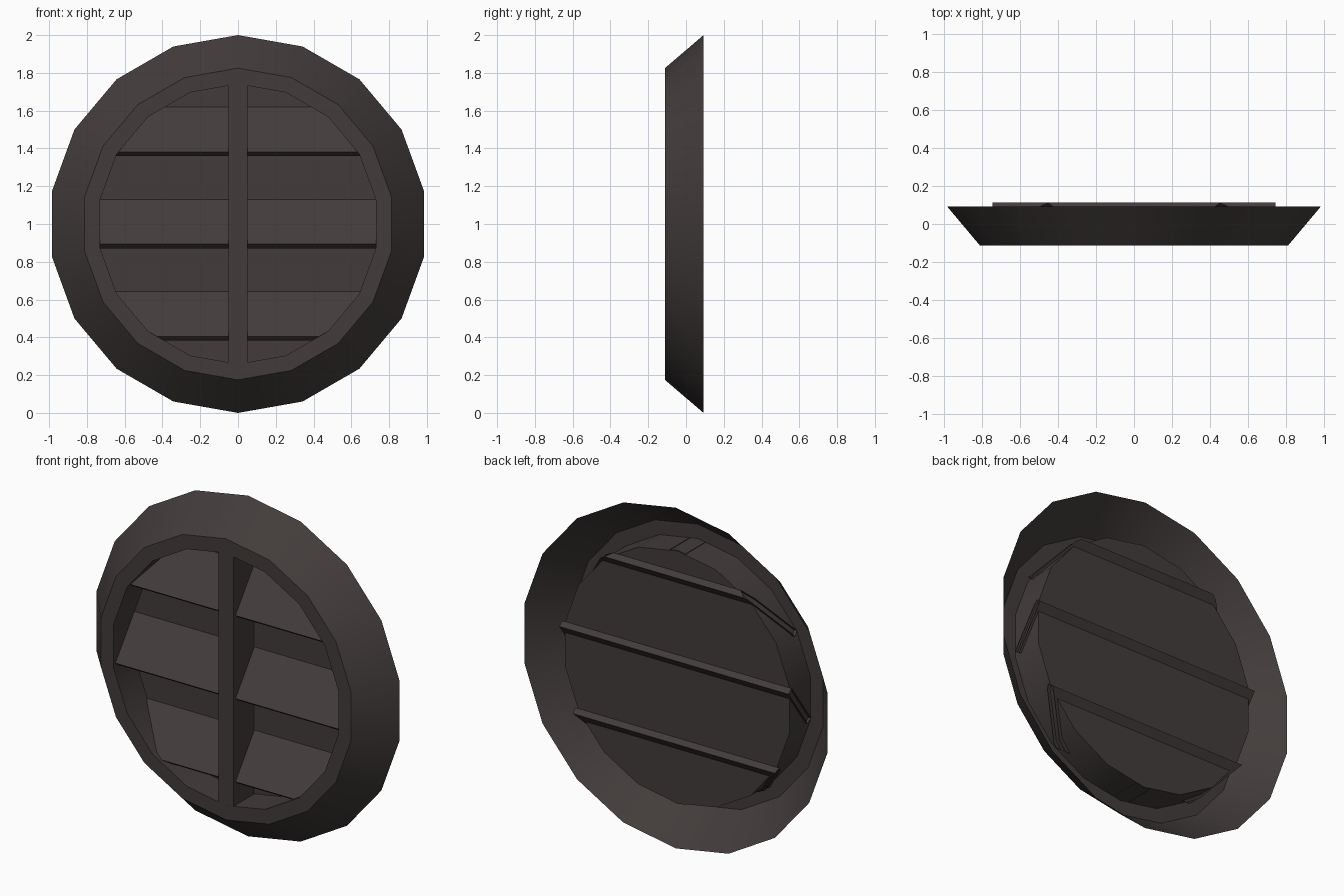
import bpy, bmesh, math
from mathutils import Vector

if "Cube" in bpy.data.objects:
    bpy.data.objects.remove(bpy.data.objects["Cube"])

SIDES = 18
CZ = 1.0            # height of the vent centre
FRONT, BACK = -0.112, 0.093
PANEL_Y = 0.08
HOLE_R = 0.741

mat = bpy.data.materials.new("dark brown grey")
mat.diffuse_color = (0.055, 0.045, 0.044, 1)
mat.use_nodes = True
mat.node_tree.nodes["Principled BSDF"].inputs["Base Color"].default_value = mat.diffuse_color


def finish(bm, name):
    mesh = bpy.data.meshes.new(name)
    bm.to_mesh(mesh)
    bm.free()
    mesh.materials.append(mat)
    obj = bpy.data.objects.new(name, mesh)
    bpy.context.collection.objects.link(obj)
    return obj


def ring(bm, r, y):
    return [bm.verts.new((r * math.sin(2 * math.pi * i / SIDES), y,
                          CZ + r * math.cos(2 * math.pi * i / SIDES)))
            for i in range(SIDES)]


def trim(bm, r):
    """Cut the mesh to the 18-sided outline of radius r, ends left open."""
    apothem = r * math.cos(math.pi / SIDES)
    for i in range(SIDES):
        a = 2 * math.pi * (i + 0.5) / SIDES
        n = Vector((math.sin(a), 0, math.cos(a)))
        bmesh.ops.bisect_plane(bm, geom=bm.verts[:] + bm.edges[:] + bm.faces[:],
                               plane_co=Vector((0, 0, CZ)) + n * apothem,
                               plane_no=n, clear_outer=True)


def bar(bm, profile, axis):
    """Closed (u, v) profile swept across the vent along x or z, as a box."""
    ends = []
    for s in (-1, 1):
        if axis == 'x':
            ends.append([bm.verts.new((s, y, z)) for y, z in profile])
        else:
            ends.append([bm.verts.new((x, y, CZ + s)) for x, y in profile])
    n = len(profile)
    for i in range(n):
        j = (i + 1) % n
        bm.faces.new((ends[0][i], ends[0][j], ends[1][j], ends[1][i]))
    bm.faces.new(ends[0])
    bm.faces.new(ends[1][::-1])
    bmesh.ops.recalc_face_normals(bm, faces=bm.faces[:])


# Frame: hollow shell of sloped outside, flat front lip and inner tube
bm = bmesh.new()
loops = [ring(bm, r, y) for r, y in
         ((1.0, BACK), (0.825, FRONT), (HOLE_R, FRONT), (HOLE_R, PANEL_Y))]
for a, b in zip(loops, loops[1:]):
    for i in range(SIDES):
        j = (i + 1) % SIDES
        bm.faces.new((b[i], b[j], a[j], a[i]))
frame = finish(bm, "frame")
bpy.context.view_layer.objects.active = frame
frame.select_set(True)
bpy.ops.object.shade_smooth_by_angle(angle=math.radians(30))

# Back panel closing the tube
bm = bmesh.new()
bm.faces.new(ring(bm, HOLE_R, PANEL_Y))
finish(bm, "back_panel")

# Central upright
bm = bmesh.new()
bar(bm, [(-0.05, FRONT + 0.001), (0.05, FRONT + 0.001),
         (0.05, PANEL_Y - 0.002), (-0.05, PANEL_Y - 0.002)], 'z')
trim(bm, HOLE_R + 0.003)
finish(bm, "centre_upright")

# Three sloping slats, low at the front and poking through the back panel
for k in range(3):
    z = 0.405 + 0.488 * k
    bm = bmesh.new()
    bar(bm, [(-0.095, z), (0.082, z + 0.24), (0.112, z + 0.218), (-0.065, z - 0.022)], 'x')
    trim(bm, 0.757)
    finish(bm, f"slat_{k + 1}")
